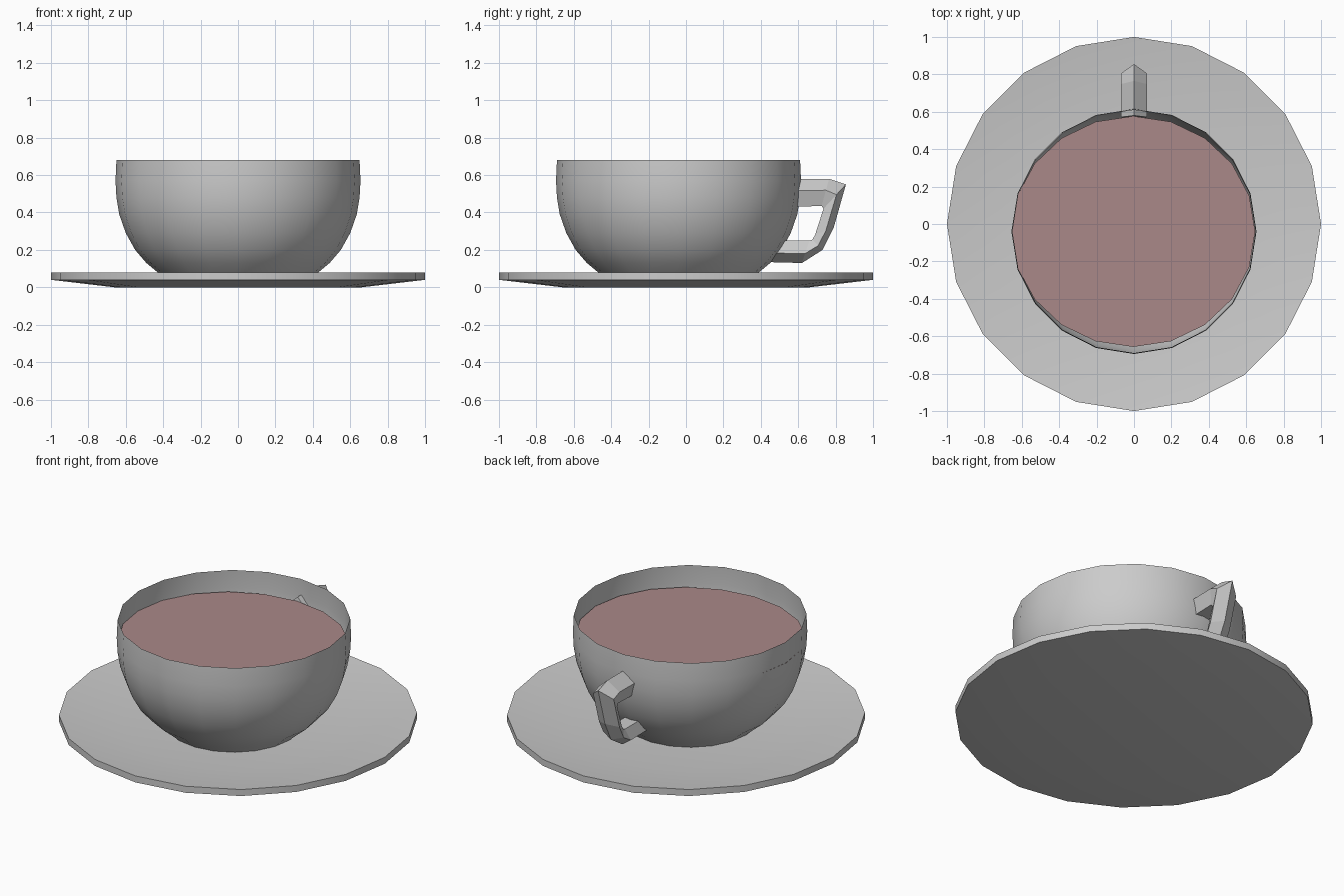
import bpy, bmesh
from math import cos, sin, pi, radians

if "Cube" in bpy.data.objects:
    bpy.data.objects.remove(bpy.data.objects["Cube"])

SIDES = 20


def finish(name, bm, smooth=None):
    bmesh.ops.recalc_face_normals(bm, faces=bm.faces)
    mesh = bpy.data.meshes.new(name)
    bm.to_mesh(mesh)
    bm.free()
    obj = bpy.data.objects.new(name, mesh)
    bpy.context.collection.objects.link(obj)
    if smooth:
        bpy.ops.object.select_all(action='DESELECT')
        obj.select_set(True)
        bpy.context.view_layer.objects.active = obj
        bpy.ops.object.shade_smooth_by_angle(angle=radians(smooth))
    return obj


def loft(bm, sections, cap_start=True, cap_end=True):
    rings = [[bm.verts.new(p) for p in s] for s in sections]
    n = len(rings[0])
    for a, b in zip(rings, rings[1:]):
        for i in range(n):
            j = (i + 1) % n
            bm.faces.new((a[i], a[j], b[j], b[i]))
    if cap_start:
        bm.faces.new(rings[0][::-1])
    if cap_end:
        bm.faces.new(rings[-1])


def ring(rx, z, cx=0, cy=0, ry=None):
    ry = rx if ry is None else ry
    return [(cx + rx * cos(2 * pi * i / SIDES), cy + ry * sin(2 * pi * i / SIDES), z)
            for i in range(SIDES)]


# Saucer: thin dish with a shallow well
bm = bmesh.new()
loft(bm, [ring(r, z) for r, z in [(.66, 0), (1, .04), (1, .08), (.65, .035)]])
finish("saucer", bm, 25)

# Cup: thin open bowl
profile = [(.38, .036), (.43, .08), (.49, .13), (.55, .20), (.60, .29),
           (.635, .39), (.65, .48), (.655, .57), (.65, .68)]
bm = bmesh.new()
loft(bm, [ring(r, z, cy=-.04) for r, z in profile], cap_end=False)
finish("cup", bm, 35)

# Coffee surface: slightly oval disc
bm = bmesh.new()
bm.faces.new([bm.verts.new(p) for p in ring(.652, .555, -.004, -.04, .617)])
coffee = finish("coffee", bm)
mat = bpy.data.materials.new("coffee_brown")
mat.diffuse_color = (.40, .25, .25, 1)
mat.use_nodes = True
mat.node_tree.nodes["Principled BSDF"].inputs["Base Color"].default_value = mat.diffuse_color
coffee.data.materials.append(mat)

# Handle: five-sided section, given by outer ridge and inner side in the y-z plane
stations = [((.58, .58), (.56, .43)), ((.765, .58), (.725, .435)),
            ((.855, .55), (.735, .42)), ((.79, .32), (.69, .28)),
            ((.73, .20), (.675, .255)), ((.62, .13), (.66, .25)),
            ((.43, .135), (.48, .25))]
section = [(0, 0), (.07, .42), (.045, 1), (-.045, 1), (-.07, .42)]
bm = bmesh.new()
loft(bm, [[(x, o[0] + (i[0] - o[0]) * t, o[1] + (i[1] - o[1]) * t) for x, t in section]
          for o, i in stations])
finish("handle", bm)
